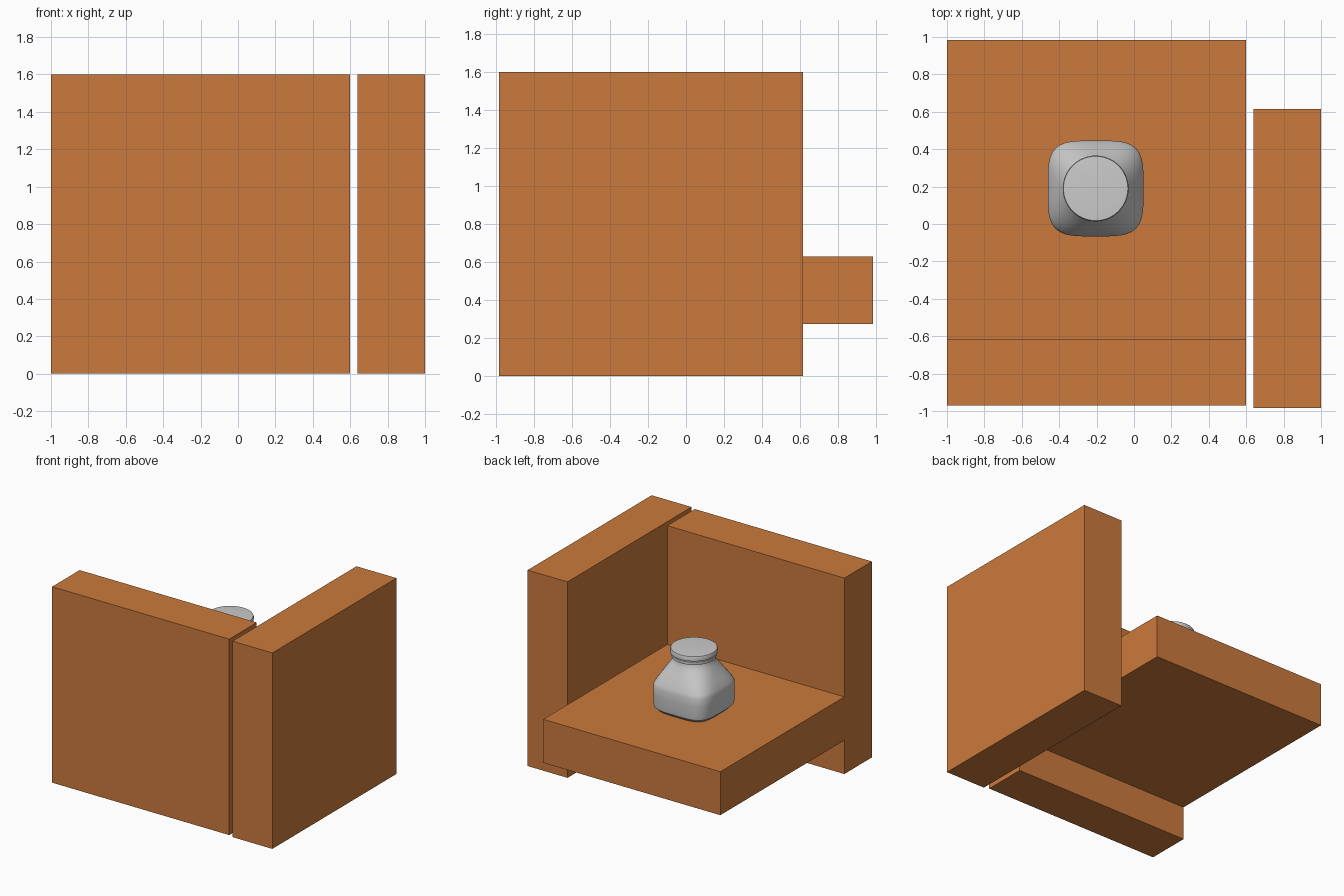
import bpy, bmesh, math

if "Cube" in bpy.data.objects:
    bpy.data.objects.remove(bpy.data.objects["Cube"])


def material(name, rgb):
    m = bpy.data.materials.new(name)
    m.diffuse_color = (*rgb, 1)
    m.use_nodes = True
    m.node_tree.nodes["Principled BSDF"].inputs["Base Color"].default_value = m.diffuse_color
    return m


ORANGE = material("terracotta orange", (0.60, 0.195, 0.046))
GREY = material("light grey", (0.60, 0.60, 0.60))


def finish(bm, name, mat):
    bmesh.ops.recalc_face_normals(bm, faces=bm.faces)
    me = bpy.data.meshes.new(name)
    bm.to_mesh(me)
    bm.free()
    me.materials.append(mat)
    ob = bpy.data.objects.new(name, me)
    bpy.context.collection.objects.link(ob)
    return ob


def slab(name, lo, hi):
    bm = bmesh.new()
    bmesh.ops.create_cube(bm, size=1)
    for v in bm.verts:
        for i in range(3):
            v.co[i] = hi[i] if v.co[i] > 0 else lo[i]
    return finish(bm, name, ORANGE)


def loft(name, centre, rings, n=64):
    """Stack of rings (z, radius, superellipse power), capped at both ends."""
    bm = bmesh.new()
    loops = []
    for z, r, p in rings:
        loop = []
        for i in range(n):
            a = 2 * math.pi * i / n
            c, s = math.cos(a), math.sin(a)
            k = r / (abs(c) ** p + abs(s) ** p) ** (1 / p)
            loop.append(bm.verts.new((centre[0] + k * c, centre[1] + k * s,
                                      centre[2] + z)))
        loops.append(loop)
    for a, b in zip(loops, loops[1:]):
        for i in range(n):
            j = (i + 1) % n
            bm.faces.new((a[i], a[j], b[j], b[i]))
    bm.faces.new(loops[0])
    bm.faces.new(loops[-1])
    ob = finish(bm, name, GREY)
    bpy.ops.object.select_all(action='DESELECT')
    ob.select_set(True)
    bpy.context.view_layer.objects.active = ob
    bpy.ops.object.shade_smooth_by_angle(angle=math.radians(30))
    return ob


# Three thick slabs: two walls and a raised shelf
slab("front_wall", (-1, -0.97, 0), (0.6, -0.615, 1.6))
slab("side_wall", (0.64, -0.985, 0), (1, 0.615, 1.6))
slab("shelf", (-1, -0.615, 0.275), (0.6, 0.985, 0.63))

# Squarish jar with a shoulder that blends into a round neck
base = (-0.205, 0.19, 0.63)
loft("jar_body", base, [
    (0.0, 0.20, 4), (0.015, 0.228, 4), (0.04, 0.252, 4), (0.07, 0.256, 4),
    (0.15, 0.256, 4), (0.215, 0.256, 4), (0.24, 0.248, 3.8),
    (0.29, 0.222, 3.2), (0.34, 0.195, 2.7), (0.39, 0.166, 2.2),
    (0.42, 0.152, 2), (0.47, 0.148, 2)])

# Round lid with a rim below it
loft("jar_rim", base, [(0.425, 0.150, 2), (0.432, 0.165, 2),
                       (0.455, 0.165, 2), (0.462, 0.150, 2)])
loft("jar_lid", base, [(0.458, 0.155, 2), (0.466, 0.175, 2),
                       (0.495, 0.176, 2), (0.503, 0.172, 2),
                       (0.506, 0.135, 2)])
